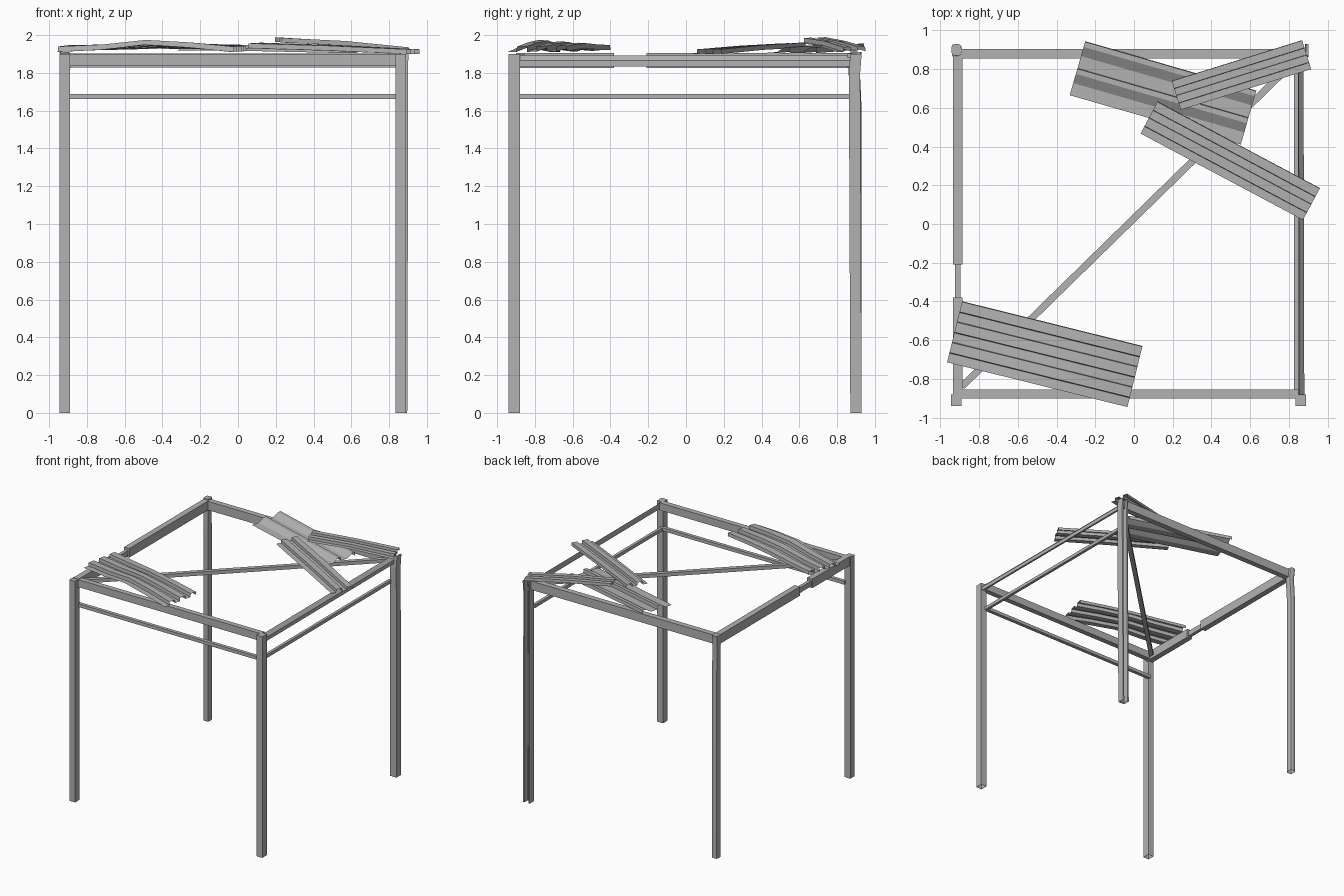
import bpy, bmesh, math
from mathutils import Vector

cube = bpy.data.objects.get("Cube")
if cube:
    bpy.data.objects.remove(cube, do_unlink=True)

steel = bpy.data.materials.new("galvanised grey")
steel.use_nodes = True
grey = (0.45, 0.45, 0.45, 1)
steel.diffuse_color = grey
steel.node_tree.nodes["Principled BSDF"].inputs["Base Color"].default_value = grey


def finish(name, bm, smooth=None):
    mesh = bpy.data.meshes.new(name)
    bm.to_mesh(mesh)
    bm.free()
    mesh.materials.append(steel)
    obj = bpy.data.objects.new(name, mesh)
    bpy.context.collection.objects.link(obj)
    if smooth:
        bpy.ops.object.select_all(action="DESELECT")
        obj.select_set(True)
        bpy.context.view_layer.objects.active = obj
        bpy.ops.object.shade_smooth_by_angle(angle=math.radians(smooth))
    return obj


def bar(name, path, profile, open_start=False, smooth=None):
    """Sweep a closed profile (across, up) along a nearly straight path."""
    bm = bmesh.new()
    path = [Vector(p) for p in path]
    along = (path[-1] - path[0]).normalized()
    up = Vector((0, 1, 0)) if abs(along.z) > 0.7 else Vector((0, 0, 1))
    side = along.cross(up).normalized()
    rings = [[bm.verts.new(p + side * u + up * v) for u, v in profile] for p in path]
    n = len(profile)
    for a, b in zip(rings, rings[1:]):
        for i in range(n):
            bm.faces.new((a[i], a[(i + 1) % n], b[(i + 1) % n], b[i]))
    if not open_start:
        bm.faces.new(rings[0])
    bm.faces.new(rings[-1])
    bmesh.ops.recalc_face_normals(bm, faces=bm.faces)
    return finish(name, bm, smooth)


def box(w, h):
    return [(-w / 2, -h / 2), (w / 2, -h / 2), (w / 2, h / 2), (-w / 2, h / 2)]


def rounded(w, h, n=12):
    pts = []
    for i in range(n):
        a = 2 * math.pi * (i + 0.5) / n
        c, s = math.cos(a), math.sin(a)
        k = 0.5 / (abs(c) ** 4 + abs(s) ** 4) ** 0.25
        pts.append((w * c * k, h * s * k))
    return pts


# Posts, hollow at the foot
bar("front_right_post", [(-0.918, -0.91, 0), (-0.918, -0.91, 1.9)], box(0.055, 0.06), True)
bar("front_left_post", [(0.862, -0.91, 0), (0.862, -0.91, 1.9)], box(0.055, 0.06), True)
bar("back_right_post", [(-0.918, 0.9, 0), (-0.918, 0.9, 1.6), (-0.914, 0.89, 1.82),
    (-0.918, 0.9, 1.91)], rounded(0.052, 0.06), True, 40)

# Crushed post, folded to an open channel
channel = [(-0.03, -0.03), (0.03, -0.03), (0.03, 0.03), (0.018, 0.03),
           (0.018, -0.016), (-0.018, -0.016), (-0.018, 0.03), (-0.03, 0.03)]
bar("back_left_post", [(0.866, 0.9, 0), (0.87, 0.895, 1.2), (0.87, 0.892, 1.8),
    (0.872, 0.9, 1.9)], channel, True)

# Roof beams
bar("front_beam", [(-0.9, -0.878, 1.868), (0.85, -0.878, 1.868)], box(0.045, 0.064))
bar("back_beam", [(-0.9, 0.88, 1.865), (0.86, 0.88, 1.865)], box(0.048, 0.075))
bar("right_beam_long", [(-0.911, 0.88, 1.865), (-0.911, -0.21, 1.865)], box(0.05, 0.078))
bar("right_beam_short", [(-0.911, -0.38, 1.865), (-0.911, -0.9, 1.865)], box(0.05, 0.078))
bar("right_beam_core", [(-0.911, -0.2, 1.862), (-0.911, -0.4, 1.862)], box(0.028, 0.045))
bent = [(-0.015, -0.02), (0.014, -0.032), (0.014, 0.0), (-0.012, 0.028)]
bar("left_beam", [(0.866, -0.88, 1.865), (0.862, 0.87, 1.865)], bent)

# Lower rails and the diagonal brace
bar("front_rail", [(-0.9, -0.878, 1.675), (0.85, -0.878, 1.675)], box(0.03, 0.028))
bar("left_rail", [(0.838, -0.88, 1.675), (0.838, 0.87, 1.675)], box(0.024, 0.028))
bar("diagonal_brace", [(-0.89, -0.84, 1.865), (0.85, 0.86, 1.865)], box(0.036, 0.03))


def sheet(name, start, end, width, right_z, left_z, ridges, height, slope=0.01):
    """Corrugated sheet; the z lists give the heights along its two long edges."""
    bm = bmesh.new()
    start, end = Vector(start), Vector(end)
    side = (end - start).normalized().orthogonal()
    pitch = 1 / ridges
    profile = []
    for i in range(ridges):
        t = i * pitch
        profile += [(t, 0), (t + pitch * 0.45, 0),
                    (t + pitch * 0.45 + slope, height), (t + pitch - 0.01, height)]
    profile.append((1, 0))
    rows = []
    steps = len(right_z) - 1
    for k, (zr, zl) in enumerate(zip(right_z, left_z)):
        p = start.lerp(end, k / steps)
        row = []
        for t, h in profile:
            q = p + side * width * (t - 0.5)
            row.append(bm.verts.new((q.x, q.y, zr + (zl - zr) * t + h)))
        rows.append(row)
    for a, b in zip(rows, rows[1:]):
        for i in range(len(profile) - 1):
            bm.faces.new((a[i], b[i], b[i + 1], a[i + 1]))
    return finish(name, bm, 25)


# Loose roofing sheets
sheet("front_sheet", (-0.927, -0.557), (0.005, -0.788), 0.325,
      [1.91, 1.922, 1.95, 1.935, 1.91], [1.92, 1.922, 1.928, 1.925, 1.915], 3, 0.028)
sheet("back_sheet", (-0.292, 0.805), (0.592, 0.55), 0.29,
      [1.92, 1.915, 1.905], [1.925, 1.915, 1.905], 2, 0.03, 0.17)
sheet("left_sheet", (0.078, 0.55), (0.917, 0.103), 0.187,
      [1.93, 1.918, 1.9], [1.935, 1.922, 1.9], 2, 0.025)
sheet("upper_sheet", (0.218, 0.665), (0.892, 0.875), 0.157,
      [1.96, 1.945, 1.91], [1.965, 1.945, 1.915], 2, 0.024)
